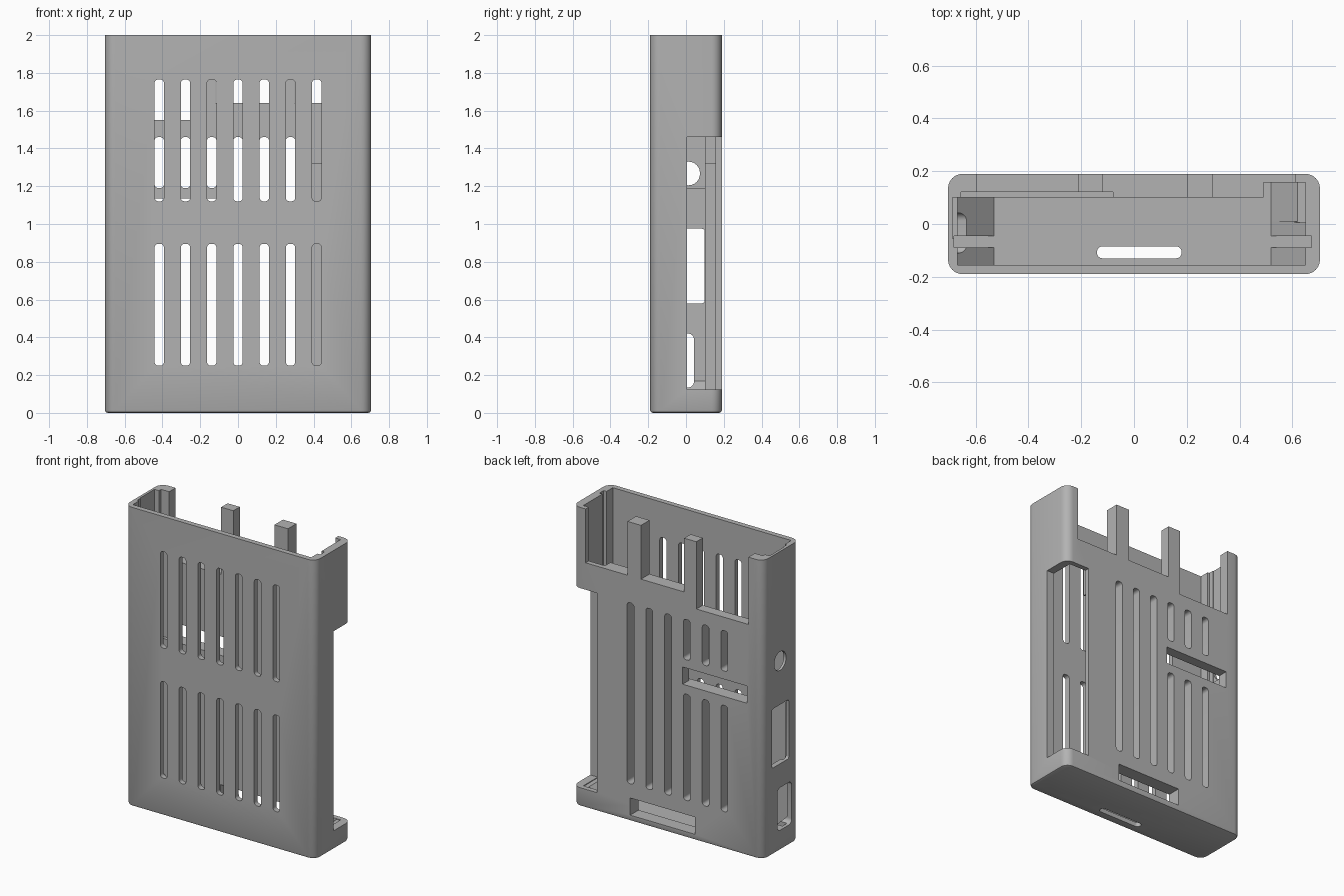
import bpy
import bmesh
import math

old = bpy.data.objects.get("Cube")
if old:
    bpy.data.objects.remove(old, do_unlink=True)

grey = bpy.data.materials.new("plain_grey")
grey.use_nodes = True
COLOUR = (0.45, 0.45, 0.45, 1)
grey.diffuse_color = COLOUR
grey.node_tree.nodes["Principled BSDF"].inputs["Base Color"].default_value = COLOUR


def rounded(x0, x1, y0, y1, r=0.0, steps=6):
    """Outline of a rectangle with round corners."""
    if r == 0:
        return [(x0, y0), (x1, y0), (x1, y1), (x0, y1)]
    pts = []
    corners = [(x1 - r, y1 - r), (x0 + r, y1 - r), (x0 + r, y0 + r), (x1 - r, y0 + r)]
    for k, (cx, cy) in enumerate(corners):
        for i in range(steps + 1):
            a = math.pi / 2 * (k + i / steps)
            pts.append((cx + r * math.cos(a), cy + r * math.sin(a)))
    return pts


def prism(name, outline, axis, lo, hi, chamfer=0.0):
    """Extrude an outline along an axis from lo to hi."""
    place = {"x": lambda u, v, t: (t, u, v),
             "y": lambda u, v, t: (u, t, v),
             "z": lambda u, v, t: (u, v, t)}[axis]
    bm = bmesh.new()
    rings = [[bm.verts.new(place(u, v, t)) for u, v in outline] for t in (lo, hi)]
    n = len(outline)
    base = bm.faces.new(rings[0])
    bm.faces.new(rings[1])
    for i in range(n):
        j = (i + 1) % n
        bm.faces.new((rings[0][i], rings[0][j], rings[1][j], rings[1][i]))
    bmesh.ops.recalc_face_normals(bm, faces=bm.faces)
    if chamfer:
        bmesh.ops.bevel(bm, geom=list(base.edges), offset=chamfer, segments=2,
                        profile=0.5, affect="EDGES")
    mesh = bpy.data.meshes.new(name)
    bm.to_mesh(mesh)
    bm.free()
    mesh.materials.append(grey)
    obj = bpy.data.objects.new(name, mesh)
    bpy.context.collection.objects.link(obj)
    return obj


# Outer shell
case = prism("case_shell", rounded(-0.705, 0.705, -0.19, 0.19, 0.055), "z", 0, 2, 0.015)
cutters = []


def cut(outline, axis, lo, hi):
    obj = prism("cutter", outline, axis, lo, hi)
    obj.hide_render = True
    cutters.append(obj)


def cut_box(x0, x1, y0, y1, z0, z1):
    cut(rounded(x0, x1, y0, y1), "z", z0, z1)


FLOOR, OPEN = 0.03, 2.1

# Main cavity with ramps at the foot of both side walls
cut([(-0.53, FLOOR), (0.52, FLOOR), (0.65, 0.17), (0.65, OPEN),
     (-0.67, OPEN), (-0.67, 0.17)], "y", -0.155, 0.1)
# Deeper pocket in the back corner
cut([(0.49, FLOOR), (0.52, FLOOR), (0.62, 0.12), (0.65, 0.12), (0.65, OPEN),
     (0.49, OPEN)], "y", 0.01, 0.157)
# Circuit board grooves
cut_box(-0.683, 0.672, -0.09, -0.045, FLOOR, OPEN)
# Thinned areas inside the back and side walls
cut_box(0.345, 0.55, 0.05, 0.155, 0.12, 1.32)
cut_box(-0.655, -0.08, 0.05, 0.122, 1.02, OPEN)
cut_box(-0.688, -0.6, -0.055, 0.1, 1.19, OPEN)

# Notches between the posts on the back wall
for x0, x1, z in ((0.3, 0.61, 1.64), (-0.12, 0.2, 1.64), (-0.595, -0.21, 1.55)):
    cut_box(x0, x1, 0.05, 0.3, z, OPEN)
# Large opening along the back edge
cut_box(0.525, 0.8, 0.005, 0.3, 0.125, 1.46)

# Ventilation slots
for i in range(-3, 4):
    x = i * 0.139
    for z0, z1 in ((0.25, 0.895), (1.12, 1.765)):
        cut(rounded(x - 0.025, x + 0.025, z0, z1, 0.02), "y", -0.3, -0.1)
    if i < 3:
        spans = ((0.25, 0.96), (1.19, 1.46)) if i < 0 else ((0.25, 1.46),)
        for z0, z1 in spans:
            cut(rounded(x - 0.025, x + 0.025, z0, z1, 0.02), "y", 0.05, 0.3)

# Card and connector openings in the back wall
cut_box(-0.585, -0.108, 0.05, 0.3, 1.02, 1.135)
cut_box(-0.2, 0.28, 0.05, 0.3, 0.04, 0.155)
# Slot through the floor
cut(rounded(-0.14, 0.18, -0.13, -0.085, 0.02), "z", -0.1, 0.1)
# Ports in the side wall: round, tall and narrow
cut(rounded(-0.05, 0.074, 1.205, 1.33, 0.06), "x", -0.8, -0.6)
cut(rounded(-0.08, 0.099, 0.58, 0.975, 0.015), "x", -0.8, -0.6)
cut(rounded(-0.11, 0.042, 0.135, 0.42, 0.03), "x", -0.8, -0.5)

# Carve the shell
for c in cutters:
    m = case.modifiers.new("carve", "BOOLEAN")
    m.operation = "DIFFERENCE"
    m.solver = "EXACT"
    m.object = c
graph = bpy.context.evaluated_depsgraph_get()
carved = bpy.data.meshes.new_from_object(case.evaluated_get(graph))
case.modifiers.clear()
case.data = carved
for c in cutters:
    bpy.data.objects.remove(c, do_unlink=True)

bpy.ops.object.select_all(action="DESELECT")
case.select_set(True)
bpy.context.view_layer.objects.active = case
bpy.ops.object.shade_smooth_by_angle(angle=math.radians(30))
